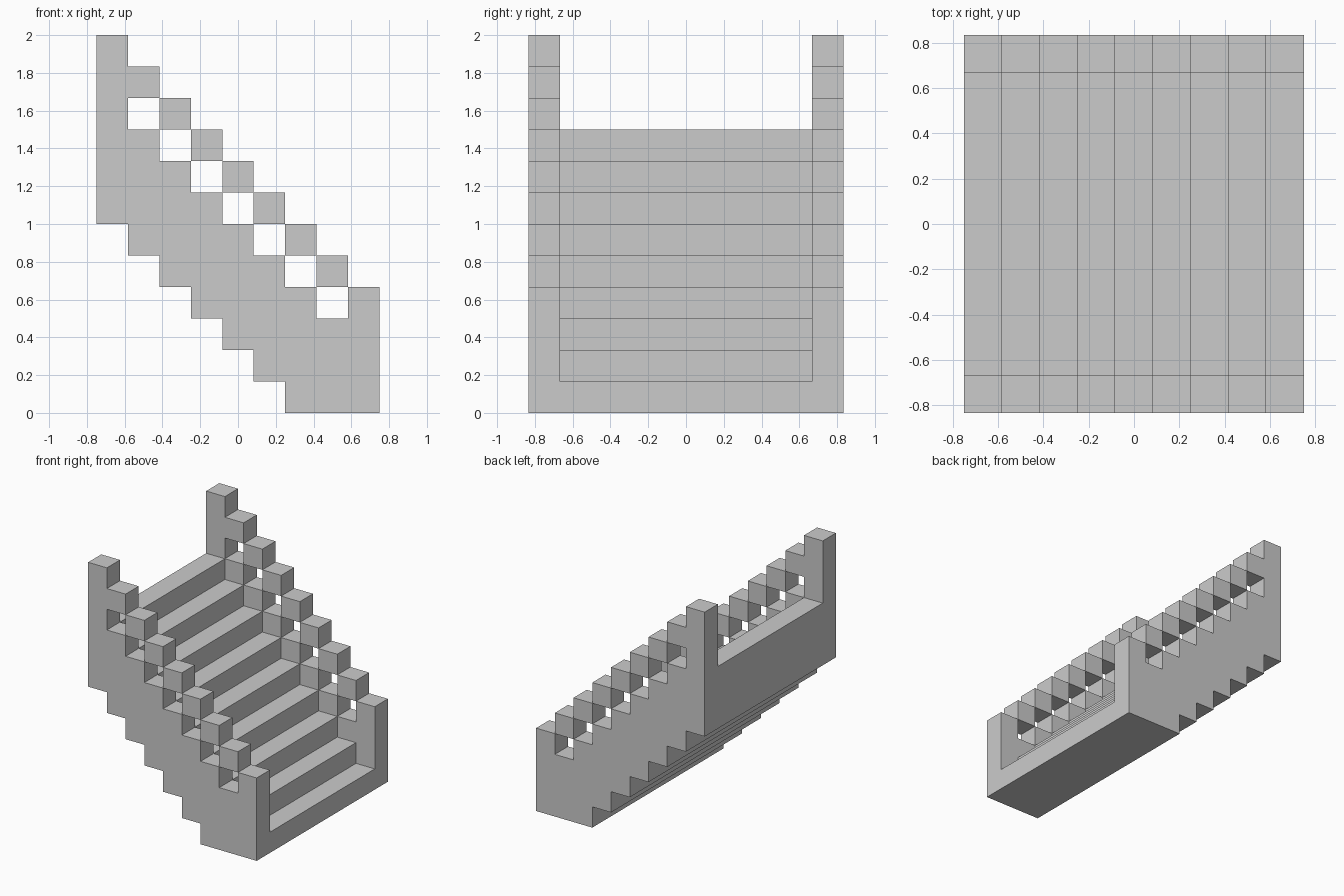
import bpy, bmesh
from mathutils import Vector

if "Cube" in bpy.data.objects:
    bpy.data.objects.remove(bpy.data.objects["Cube"])

U = 1 / 6                       # block size; the model is 9 x 10 x 12 blocks
COLS, WIDTH = 9, 10
ORIGIN = Vector((-COLS / 2, -WIDTH / 2, 0))


def column(i, y0, y1, z0, z1):
    """Block cells of one column of the staircase."""
    return {(i, y, z) for y in range(y0, y1) for z in range(z0, z1)}


def underside(i):
    return max(6 - i, 0)


# Stepped flight between the walls
def flight():
    cells = set()
    for i in range(COLS):
        cells |= column(i, 1, WIDTH - 1, underside(i), 9 - i)
    return cells


# Side wall with end posts and a diagonal row of handrail blocks
def side_wall(y):
    cells = set()
    for i in range(COLS):
        top = {0: 12, COLS - 1: 4}.get(i, 10 - i)
        cells |= column(i, y, y + 1, underside(i), top)
        if 0 < i < COLS - 1:
            cells |= column(i, y, y + 1, 11 - i, 12 - i)
    return cells


def build(name, cells, solid):
    """Skin the outer faces of the cells, then merge flat areas."""
    bm = bmesh.new()
    for c in cells:
        for axis in range(3):
            for s in (0, 1):
                nb = list(c)
                nb[axis] += 2 * s - 1
                if tuple(nb) in solid:
                    continue
                a, b = (axis + 1) % 3, (axis + 2) % 3
                ring = [(0, 0), (1, 0), (1, 1), (0, 1)]
                verts = []
                for p, q in ring if s else ring[::-1]:
                    v = Vector(c)
                    v[axis] += s
                    v[a] += p
                    v[b] += q
                    verts.append(bm.verts.new((v + ORIGIN) * U))
                bm.faces.new(verts)
    bmesh.ops.remove_doubles(bm, verts=bm.verts[:], dist=1e-4)
    bmesh.ops.dissolve_limit(bm, angle_limit=0.01, verts=bm.verts[:], edges=bm.edges[:])
    mesh = bpy.data.meshes.new(name)
    bm.to_mesh(mesh)
    bm.free()
    bpy.context.collection.objects.link(bpy.data.objects.new(name, mesh))


parts = {
    "stair_flight": flight(),
    "front_side_wall": side_wall(0),
    "back_side_wall": side_wall(WIDTH - 1),
}
solid = set().union(*parts.values())
for name, cells in parts.items():
    build(name, cells, solid)
